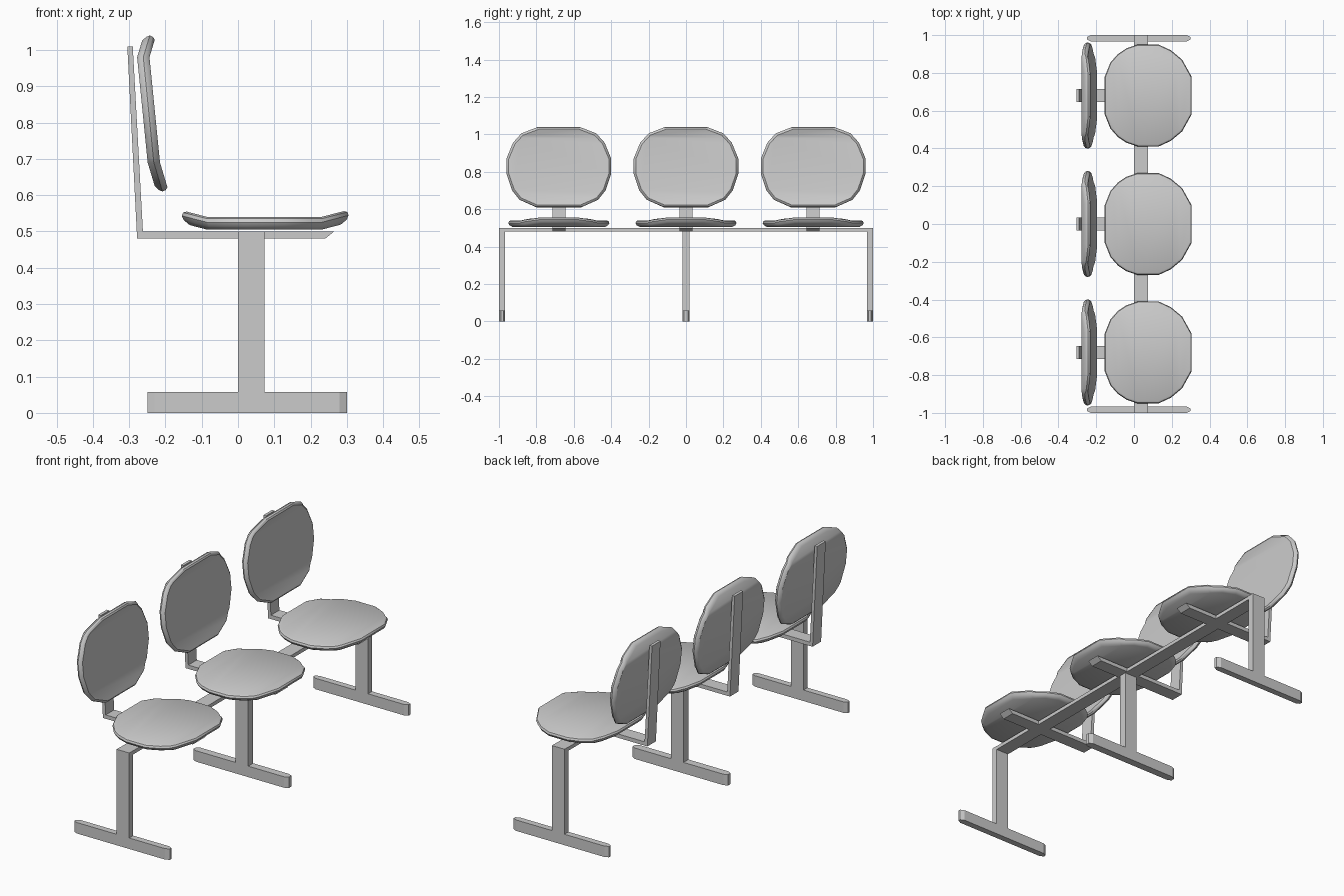
import bpy, bmesh, math
from mathutils import Vector

if "Cube" in bpy.data.objects:
    bpy.data.objects.remove(bpy.data.objects["Cube"])

grey = bpy.data.materials.new("light_grey")
grey.diffuse_color = (0.6, 0.6, 0.6, 1)
grey.use_nodes = True
grey.node_tree.nodes["Principled BSDF"].inputs["Base Color"].default_value = grey.diffuse_color


def finish(name, bm, smooth=False):
    bmesh.ops.recalc_face_normals(bm, faces=bm.faces[:])
    mesh = bpy.data.meshes.new(name)
    bm.to_mesh(mesh)
    bm.free()
    mesh.materials.append(grey)
    ob = bpy.data.objects.new(name, mesh)
    bpy.context.collection.objects.link(ob)
    if smooth:
        bpy.ops.object.select_all(action='DESELECT')
        ob.select_set(True)
        bpy.context.view_layer.objects.active = ob
        bpy.ops.object.shade_smooth_by_angle(angle=math.radians(35))
    return ob


def extrude(name, profile, direction):
    """Solid made by sweeping a flat polygon along a vector."""
    bm = bmesh.new()
    face = bm.faces.new([bm.verts.new(p) for p in profile])
    out = bmesh.ops.extrude_face_region(bm, geom=[face])
    verts = [v for v in out["geom"] if isinstance(v, bmesh.types.BMVert)]
    bmesh.ops.translate(bm, verts=verts, vec=direction)
    return finish(name, bm)


def box(name, x0, x1, y0, y1, z0, z1):
    return extrude(name, [(x0, y0, z0), (x1, y0, z0), (x1, y1, z0), (x0, y1, z0)],
                   (0, 0, z1 - z0))


def panel(name, half, sections, folds, place):
    """Rounded pad in (u, v, w), creased along two lines of constant u.
    sections: (inset, w) rings from underside to top."""
    outline = half + [(u, -v) for u, v in reversed(half)]
    mid = (min(p[0] for p in half) + max(p[0] for p in half)) / 2
    ru = max(p[0] for p in half) - mid
    rv = max(p[1] for p in half)
    bm = bmesh.new()
    rings = []
    for inset, w in sections:
        su, sv = 1 - inset / ru, 1 - inset / rv
        rings.append([bm.verts.new((mid + (u - mid) * su, v * sv, w)) for u, v in outline])
    n = len(outline)
    for a, b in zip(rings, rings[1:]):
        for i in range(n):
            j = (i + 1) % n
            bm.faces.new((a[i], a[j], b[j], b[i]))
    bm.faces.new(rings[0])
    bm.faces.new(rings[-1])
    for u in folds:
        bmesh.ops.bisect_plane(bm, geom=bm.verts[:] + bm.edges[:] + bm.faces[:],
                               plane_co=(u, 0, 0), plane_no=(1, 0, 0))
    for v in bm.verts:
        v.co = Vector(place(*v.co))
    return finish(name, bm, True)


# Pad outlines (one half, mirrored across v = 0)
seat_half = [(-.155, .10), (-.125, .175), (-.085, .22), (-.04, .25), (.02, .27), (.13, .27),
             (.195, .24), (.255, .19), (.305, .10)]
back_half = [(.61, .12), (.65, .21), (.70, .25), (.79, .28), (.87, .28),
             (.955, .245), (1.005, .20), (1.04, .11)]
seat_rings = [(.022, 0), (.006, .009), (0, .02), (.004, .03), (.013, .035)]
back_rings = [(.015, 0), (.004, .008), (0, .017), (.004, .027), (.012, .034)]


def seat_place(cy):
    def place(u, v, w):
        rise = .26 * max(0, -.085 - u) + .26 * max(0, u - .23)
        return (u, v + cy, .505 + w + rise)
    return place


def back_place(cy):
    def place(u, v, w):
        lean = -.1 * (u - .69) + .2 * max(0, .69 - u) + .4 * max(0, u - .98)
        return (-.249 + w + lean, v + cy, u)
    return place


# Three seats, each with a bent bracket carrying the backrest
for i, cy in enumerate((-.68, 0, .68)):
    panel(f"seat_{i}", seat_half, seat_rings, (-.085, .23), seat_place(cy))
    panel(f"backrest_{i}", back_half, back_rings, (.69, .98), back_place(cy))
    bracket = [(-.278, .48), (.24, .48), (.265, .5), (-.262, .5), (-.29, 1.01), (-.305, 1.01)]
    extrude(f"bracket_{i}", [(x, cy - .035, z) for x, z in bracket], (0, .07, 0))

# Long beam under the seats
box("beam", 0, .073, -.97, .97, .48, .499)

# Three legs on feet with pointed ends
for i, (y0, y1) in enumerate(((-1, -.967), (-.02, .02), (.967, 1))):
    box(f"leg_{i}", 0, .073, y0, y1, .05, .5)
    a, b = y0 + .01, y1 - .01
    foot = [(-.25, a), (-.23, y0), (.28, y0), (.30, a), (.30, b), (.28, y1), (-.23, y1), (-.25, b)]
    extrude(f"foot_{i}", [(x, y, 0) for x, y in foot], (0, 0, .057))
